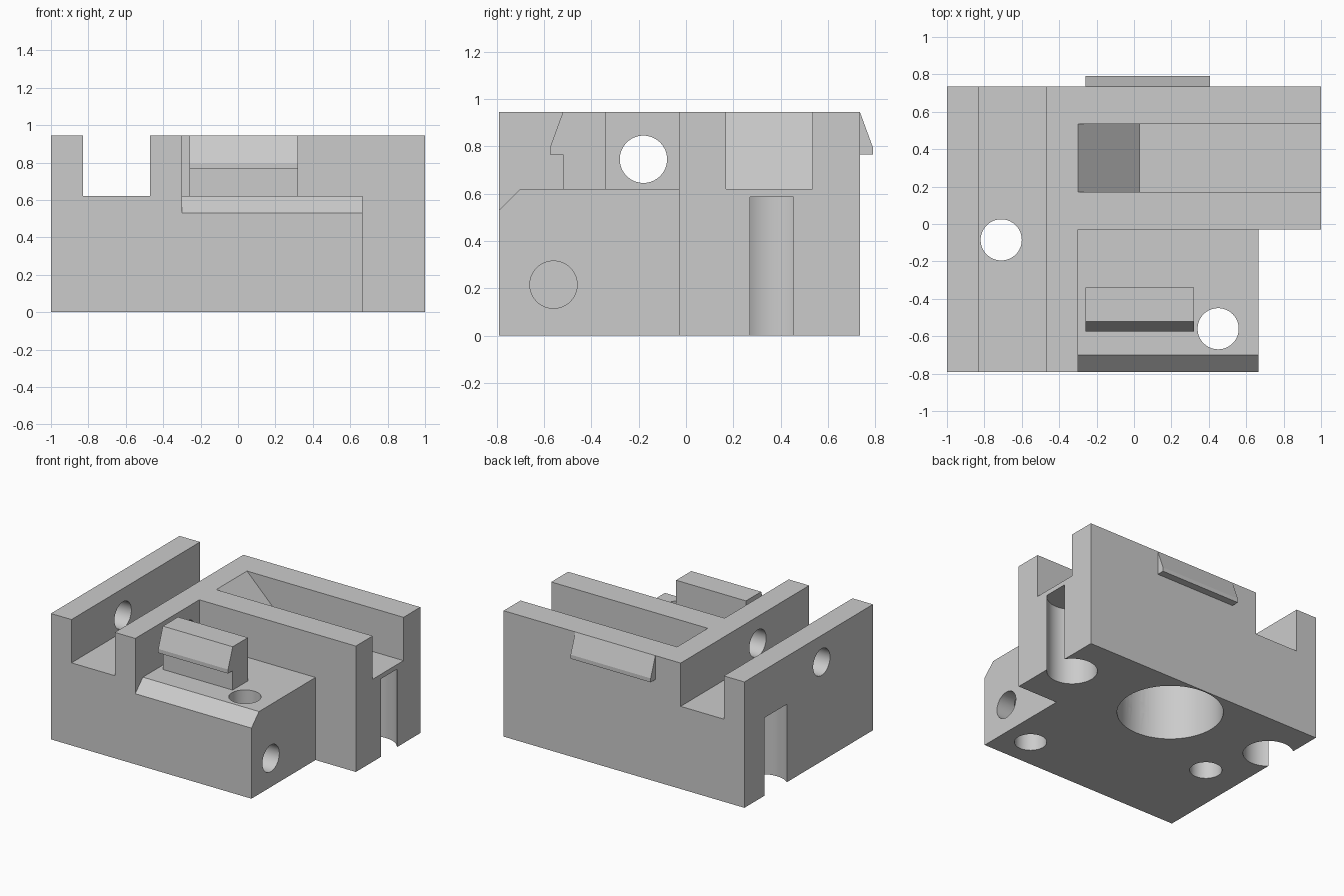
import bpy
import bmesh
from mathutils import Vector

if "Cube" in bpy.data.objects:
    bpy.data.objects.remove(bpy.data.objects["Cube"], do_unlink=True)

grey = bpy.data.materials.new("plain grey")
grey.use_nodes = True
grey.diffuse_color = (0.6, 0.6, 0.6, 1)
grey.node_tree.nodes["Principled BSDF"].inputs["Base Color"].default_value = (0.6, 0.6, 0.6, 1)


def finish(name, bm):
    bmesh.ops.recalc_face_normals(bm, faces=bm.faces)
    mesh = bpy.data.meshes.new(name)
    bm.to_mesh(mesh)
    bm.free()
    mesh.materials.append(grey)
    ob = bpy.data.objects.new(name, mesh)
    bpy.context.collection.objects.link(ob)
    return ob


def prism(name, profile, axis, lo, hi):
    """Extrude a 2D profile along an axis; profile uses the other two axes in order."""
    bm = bmesh.new()
    i = "xyz".index(axis)

    def point(p, depth):
        v = list(p)
        v.insert(i, depth)
        return bm.verts.new(v)

    face = bm.faces.new([point(p, lo) for p in profile])
    new = bmesh.ops.extrude_face_region(bm, geom=[face])["geom"]
    shift = Vector((0, 0, 0))
    shift[i] = hi - lo
    bmesh.ops.translate(bm, vec=shift, verts=[g for g in new if isinstance(g, bmesh.types.BMVert)])
    return finish(name, bm)


def cylinder(name, centre, radius, axis, lo, hi):
    """Round bar along an axis; centre uses the other two axes in order."""
    bm = bmesh.new()
    bmesh.ops.create_cone(bm, cap_ends=True, segments=64, radius1=radius, radius2=radius, depth=hi - lo)
    for v in bm.verts:
        a, b, d = v.co.x, v.co.y, v.co.z + (lo + hi) / 2
        p = [a + centre[0], b + centre[1]]
        p.insert("xyz".index(axis), d)
        v.co = p
    return finish(name, bm)


def activate(ob):
    for o in bpy.context.selected_objects:
        o.select_set(False)
    ob.select_set(True)
    bpy.context.view_layer.objects.active = ob


def cut(target, cutter):
    cutter.hide_render = True
    mod = target.modifiers.new("cut", "BOOLEAN")
    mod.operation = "DIFFERENCE"
    mod.solver = "EXACT"
    mod.object = cutter
    activate(target)
    bpy.ops.object.modifier_apply(modifier=mod.name)
    bpy.data.objects.remove(cutter, do_unlink=True)


TOP, FLOOR = 0.945, 0.62
FRONT, BACK = -0.79, 0.735
OVER = 1.1

# L-shaped block
body = prism("body", [(-1, FRONT), (0.665, FRONT), (0.665, -0.03), (1, -0.03),
                      (1, BACK), (-1, BACK)], "z", 0, TOP)

# Channel, front platform with bevelled lip, and slot with a ramped end
cut(body, prism("channel", [(-0.83, FLOOR), (-0.47, FLOOR), (-0.47, OVER), (-0.83, OVER)],
                "y", -1, 1))
cut(body, prism("platform_cut", [(-0.03, FLOOR), (-0.70, FLOOR), (-0.80, 0.52),
                                 (-0.80, OVER), (-0.03, OVER)], "x", -0.30, 0.8))
cut(body, prism("slot", [(-0.30, TOP), (0.03, FLOOR), (OVER, FLOOR),
                         (OVER, OVER), (-0.30, OVER)], "y", 0.17, 0.535))

# Sockets in the underside: large centre one and two broken through the sides
ROW = 0.363
for x, r in ((-0.017, 0.362), (-0.889, 0.172), (0.855, 0.172)):
    cut(body, cylinder("socket", (x, ROW), r, "z", -0.1, 0.585))

# Vertical screw holes and the blind cross holes that meet them
for x, y in ((-0.71, -0.085), (0.45, -0.56)):
    cut(body, cylinder("screw_hole", (x, y), 0.11, "z", -0.1, OVER))
cut(body, cylinder("left_cross_hole", (-0.085, 0.215), 0.1, "x", -OVER, 0.45))
cut(body, cylinder("right_cross_hole", (-0.56, 0.215), 0.1, "x", -0.71, OVER))

# Upper holes through the walls
cut(body, cylinder("wall_hole", (-0.18, 0.745), 0.1, "x", -OVER, 0))
cut(body, cylinder("slot_hole", (0.74, 0.745), 0.1, "y", -0.2, 1))

# Snap hooks
front_hook = prism("front_hook", [(-0.34, FLOOR), (-0.52, FLOOR), (-0.52, 0.765), (-0.575, 0.765),
                                  (-0.575, 0.795), (-0.52, TOP), (-0.34, TOP)], "x", -0.26, 0.32)
back_catch = prism("back_catch", [(BACK, 0.765), (0.79, 0.765), (0.79, 0.795), (BACK, TOP)],
                   "x", -0.26, 0.405)

for ob in (body, front_hook, back_catch):
    activate(ob)
    bpy.ops.object.shade_smooth_by_angle(angle=0.35)
